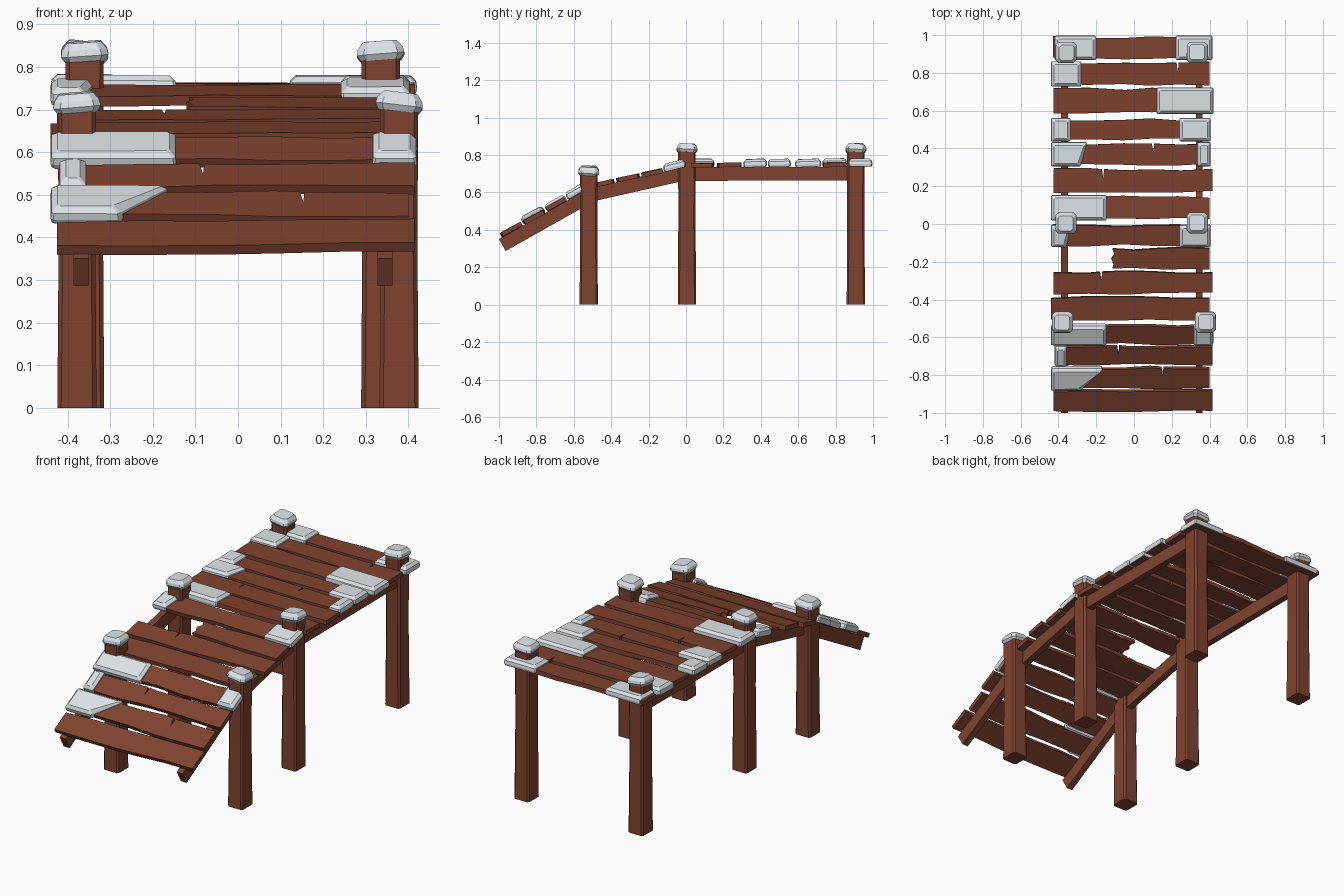
import bpy, bmesh, math, random
from mathutils import Matrix

if "Cube" in bpy.data.objects:
    bpy.data.objects.remove(bpy.data.objects["Cube"])

random.seed(4)


def material(name, rgb):
    m = bpy.data.materials.new(name)
    m.diffuse_color = (*rgb, 1)
    m.use_nodes = True
    m.node_tree.nodes["Principled BSDF"].inputs["Base Color"].default_value = m.diffuse_color
    return m


WOOD = material("red brown wood", (0.21, 0.055, 0.028))
SNOW = material("snow", (0.72, 0.77, 0.80))


def loft(name, rings, mat):
    """Skin a stack of equal-length rings and cap both ends."""
    bm = bmesh.new()
    loops = [[bm.verts.new(p) for p in ring] for ring in rings]
    n = len(loops[0])
    for a, b in zip(loops, loops[1:]):
        for i in range(n):
            j = (i + 1) % n
            bm.faces.new((a[i], a[j], b[j], b[i]))
    bm.faces.new(loops[0][::-1])
    bm.faces.new(loops[-1])
    bmesh.ops.recalc_face_normals(bm, faces=bm.faces)
    me = bpy.data.meshes.new(name)
    bm.to_mesh(me)
    bm.free()
    me.materials.append(mat)
    ob = bpy.data.objects.new(name, me)
    bpy.context.collection.objects.link(ob)
    return ob


def octagon(hx, hy, c, z):
    """Rectangle with cut corners."""
    return [(hx, -hy + c, z), (hx, hy - c, z), (hx - c, hy, z), (-hx + c, hy, z),
            (-hx, hy - c, z), (-hx, -hy + c, z), (-hx + c, -hy, z), (hx - c, -hy, z)]


# Line followed by the top of the side beams (y, z)
PATH = [(-1.0, 0.35), (-0.53, 0.615), (0.0, 0.735), (1.0, 0.738)]


def deck(y):
    for (y0, z0), (y1, z1) in zip(PATH, PATH[1:]):
        if y <= y1:
            s = (z1 - z0) / (y1 - y0)
            return z0 + s * (y - y0), math.atan(s)


# Posts with snow caps: x, y, height
for i, (x, y, h) in enumerate([(-0.378, -0.52, 0.71), (0.378, -0.52, 0.71),
                               (-0.36, 0.005, 0.83), (0.335, 0.005, 0.83),
                               (-0.36, 0.908, 0.83), (0.335, 0.908, 0.83)]):
    post = loft(f"post_{i}", [octagon(0.046, 0.049, 0.009, 0),
                              octagon(0.043, 0.046, 0.010, h * 0.55),
                              octagon(0.045, 0.047, 0.009, h)], WOOD)
    post.location = (x, y, 0)
    cap = loft(f"post_snow_cap_{i}", [octagon(0.047, 0.047, 0.012, -0.016),
                                      octagon(0.056, 0.056, 0.016, -0.002),
                                      octagon(0.053, 0.053, 0.016, 0.012),
                                      octagon(0.040, 0.040, 0.012, 0.029)], SNOW)
    cap.matrix_world = (Matrix.Translation((x, y, h)) @
                        Matrix.Rotation((-0.08, 0.12, -0.07)[i % 3], 4, 'Y') @
                        Matrix.Rotation((0.05, -0.06)[i % 2], 4, 'X'))

# Sloping side beams, three lengths each side
for side, x in (("left", -0.368), ("right", 0.345)):
    for k, (ya, yb) in enumerate([(-1.0, -0.5), (-0.55, 0.03), (-0.02, 0.93)]):
        za, a = deck(max(ya, PATH[k][0]) + 0.001)
        length = (yb - ya) / math.cos(a)
        rings = [[(-0.018, t, -0.073), (0.018, t, -0.073), (0.018, t, 0), (-0.018, t, 0)]
                 for t in (0, length)]
        beam = loft(f"{side}_beam_{k}", rings, WOOD)
        beam.matrix_world = Matrix.Translation((x, ya, za)) @ Matrix.Rotation(a, 4, 'X')


def edge(x0, x1, v, inward, cracks):
    """Uneven long edge of a plank, with narrow notches for cracks."""
    pts = [(x0 + (x1 - x0) * f, v + inward * random.uniform(0, 0.013))
           for f in (0, 0.22, 0.45, 0.62, 0.8, 1)]
    for c in cracks:
        pts = [p for p in pts if abs(p[0] - c) > 0.02]
        pts += [(c - 0.005, v + inward * 0.006), (c + 0.003, v + inward * 0.055),
                (c + 0.006, v + inward * 0.006)]
    return sorted(pts)


# Planks: y0, y1, x0, x1, cracks on back edge, snow patches (x0, x1, slant)
PLANKS = [
    (-0.985, -0.872, -0.425, 0.415, [], []),
    (-0.865, -0.75, -0.43, 0.40, [0.15], [(-0.44, -0.165, 0.11)]),
    (-0.74, -0.635, -0.41, 0.415, [-0.085], [(-0.42, -0.355, 0)]),
    (-0.628, -0.525, -0.43, 0.40, [], [(-0.44, -0.145, 0), (0.315, 0.42, 0)]),
    (-0.51, -0.38, -0.44, 0.40, [], []),
    (-0.37, -0.245, -0.425, 0.415, [-0.175], []),
    (-0.238, -0.122, -0.115, 0.40, [], []),
    (-0.115, 0.0, -0.43, 0.40, [], [(-0.44, -0.335, 0.02), (0.24, 0.405, 0)]),
    (0.02, 0.15, -0.43, 0.40, [], [(-0.44, -0.145, 0)]),
    (0.165, 0.297, -0.425, 0.415, [-0.165], []),
    (0.308, 0.432, -0.43, 0.40, [0.1], [(-0.44, -0.25, 0.03), (0.335, 0.405, 0)]),
    (0.44, 0.56, -0.43, 0.40, [], [(-0.44, -0.335, 0), (0.24, 0.405, 0)]),
    (0.585, 0.722, -0.425, 0.415, [], [(0.12, 0.42, 0)]),
    (0.73, 0.86, -0.43, 0.40, [0.23], [(-0.44, -0.28, 0)]),
    (0.87, 0.995, -0.43, 0.41, [], [(-0.42, -0.2, 0), (0.22, 0.415, 0)]),
]
for i, (y0, y1, x0, x1, cracks, patches) in enumerate(PLANKS):
    yc = (y0 + y1) / 2
    z, a = deck(yc)
    half = (y1 - y0) / 2 / math.cos(a)
    frame = (Matrix.Translation((0, yc, z)) @
             Matrix.Rotation(a + random.uniform(-0.035, 0.035), 4, 'X') @
             Matrix.Rotation(random.uniform(-0.008, 0.008), 4, 'Y'))
    outline = edge(x0, x1, -half, 1, []) + edge(x0, x1, half, -1, cracks)[::-1]
    if i == 6:  # snapped end of the short plank
        outline += [(x0 + 0.012, half * 0.4), (x0 - 0.006, 0), (x0 + 0.008, -half * 0.5)]
    plank = loft(f"plank_{i}", [[(u, v, h) for u, v in outline] for h in (0, 0.024)], WOOD)
    plank.matrix_world = frame

    # Snow lying over plank ends, with a sloped rim
    for k, (s0, s1, slant) in enumerate(patches):
        rings = []
        for inset, h in ((0.003, 0.003), (0, 0.014), (0.002, 0.030), (0.016, 0.043)):
            w = half + 0.002 - inset
            e0, e1 = s0 + inset, s1 - inset
            c = 0.006
            rings.append([(e0, -w + c, h), (e0 + c, -w, h), (e1 - slant - c, -w, h),
                          (e1 - slant, -w + c, h), (e1, w - c, h), (e1 - c, w, h),
                          (e0 + c, w, h), (e0, w - c, h)])
        snow = loft(f"plank_snow_{i}_{k}", rings, SNOW)
        snow.matrix_world = frame
